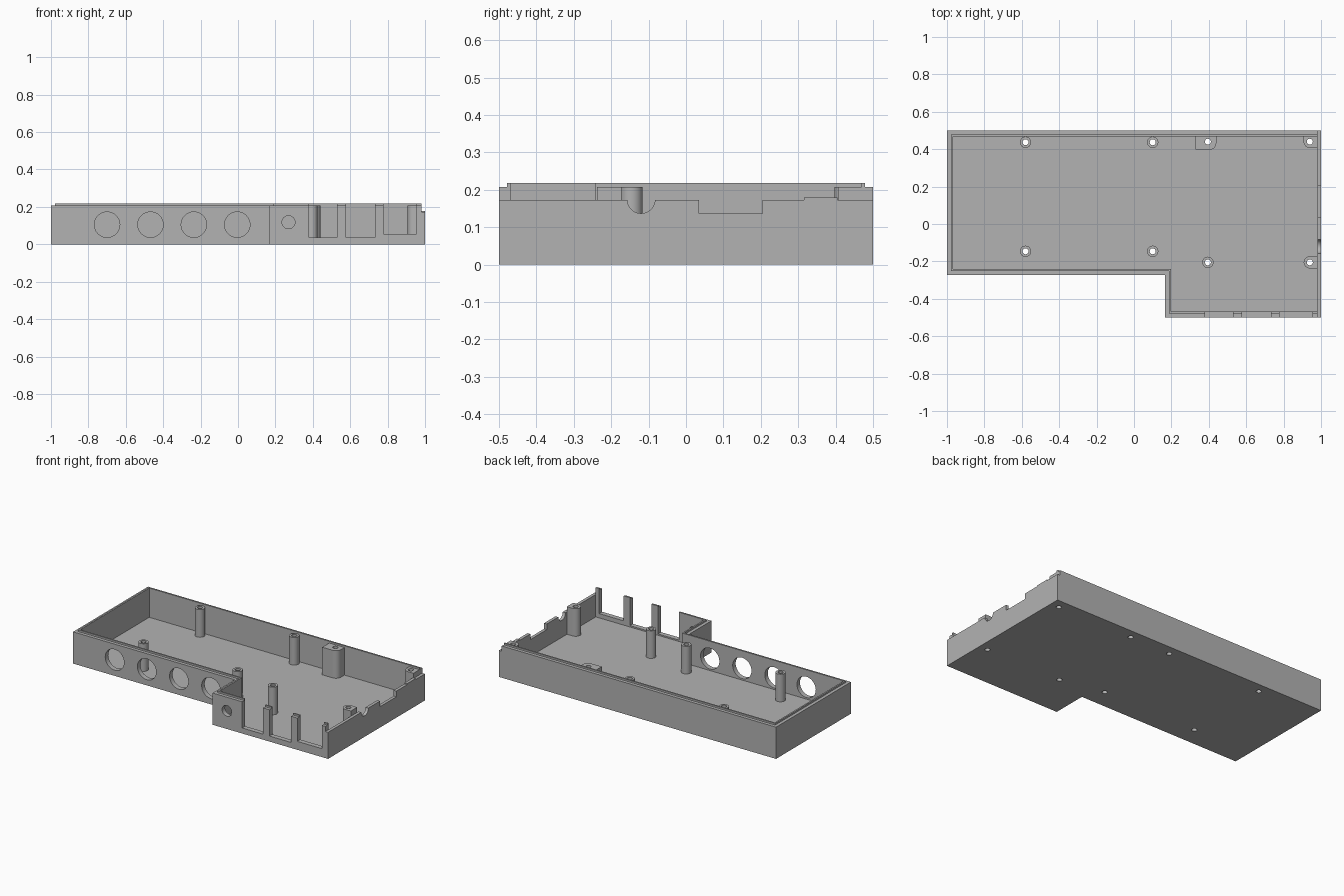
import bpy, bmesh, math

if "Cube" in bpy.data.objects:
    bpy.data.objects.remove(bpy.data.objects["Cube"])

grey = bpy.data.materials.new("plain grey")
grey.diffuse_color = (0.45, 0.45, 0.45, 1)
grey.use_nodes = True
grey.node_tree.nodes["Principled BSDF"].inputs["Base Color"].default_value = grey.diffuse_color


def prism(name, pts, lo, hi, axis="z"):
    """Extrude a 2D outline along an axis (z: points are xy, y: xz, x: yz)."""
    place = {"z": lambda a, b, t: (a, b, t),
             "y": lambda a, b, t: (a, t, b),
             "x": lambda a, b, t: (t, a, b)}[axis]
    bm = bmesh.new()
    bottom = [bm.verts.new(place(a, b, lo)) for a, b in pts]
    top = [bm.verts.new(place(a, b, hi)) for a, b in pts]
    bm.faces.new(bottom)
    bm.faces.new(top)
    n = len(pts)
    for i in range(n):
        j = (i + 1) % n
        bm.faces.new((bottom[i], bottom[j], top[j], top[i]))
    bmesh.ops.recalc_face_normals(bm, faces=bm.faces)
    me = bpy.data.meshes.new(name)
    bm.to_mesh(me)
    bm.free()
    me.materials.append(grey)
    ob = bpy.data.objects.new(name, me)
    bpy.context.collection.objects.link(ob)
    return ob


def rect(x0, x1, y0, y1):
    return [(x0, y0), (x1, y0), (x1, y1), (x0, y1)]


def circle(x, y, r, n=40):
    return [(x + r * math.cos(2 * math.pi * i / n), y + r * math.sin(2 * math.pi * i / n))
            for i in range(n)]


def outline(d, right):
    """L-shaped plan, inset by d, with its right edge at the given x."""
    return [(-1 + d, -0.272 + d), (0.167 + d, -0.272 + d), (0.167 + d, -0.5 + d),
            (right, -0.5 + d), (right, 0.5 - d), (-1 + d, 0.5 - d)]


def combine(body, tool, op):
    mod = body.modifiers.new(op, "BOOLEAN")
    mod.object, mod.operation, mod.solver = tool, op, "EXACT"
    bpy.context.view_layer.objects.active = body
    bpy.ops.object.modifier_apply(modifier=mod.name)
    bpy.data.objects.remove(tool)


# Tray shell with raised inner lip
case = prism("case_tray", outline(0, 1), 0, 0.207)
combine(case, prism("lip", outline(0.021, 0.99), 0.1, 0.218), "UNION")
combine(case, prism("cavity", outline(0.031, 0.98), 0.027, 0.5), "DIFFERENCE")

# Lowered right wall, its small raised step, notch and half-round cable slot
combine(case, prism("low_side", rect(0.98, 1.1, -0.6, 0.6), 0.173, 0.5), "DIFFERENCE")
combine(case, prism("side_step", rect(0.98, 1, 0.315, 0.405), 0.15, 0.179), "UNION")
combine(case, prism("side_notch", rect(0.035, 0.205, 0.136, 0.5), 0.96, 1.1, "x"), "DIFFERENCE")
combine(case, prism("cable_slot", circle(-0.12, 0.174, 0.037), 0.96, 1.1, "x"), "DIFFERENCE")

# Front openings: three open ports, four large holes, one small hole
for x0, x1, z in ((0.38, 0.53, 0.036), (0.577, 0.733, 0.036), (0.778, 0.955, 0.055)):
    combine(case, prism("port", rect(x0, x1, z, 0.5), -0.6, -0.45, "y"), "DIFFERENCE")
for x in (-0.7, -0.468, -0.236, -0.004):
    combine(case, prism("jack_hole", circle(x, 0.105, 0.068), -0.32, -0.22, "y"), "DIFFERENCE")
combine(case, prism("power_hole", circle(0.27, 0.118, 0.035), -0.6, -0.45, "y"), "DIFFERENCE")

# Screw posts: round ones, plus ones that merge into the walls
arc = [math.pi / 2 * i / 8 for i in range(9)]
r = 0.03
posts = [(x, y, circle(x, y, r)) for x, y in
         ((-0.58, 0.437), (0.1, 0.437), (-0.58, -0.146), (0.1, -0.146), (0.395, -0.205))]
posts.append((0.395, 0.44, [(0.33, 0.475), (0.33, 0.397)] +
              [(0.405 + 0.035 * math.sin(a), 0.432 - 0.035 * math.cos(a)) for a in arc] +
              [(0.44, 0.475)]))
posts.append((0.94, 0.44, [(0.981, 0.475), (0.907, 0.475)] +
              [(0.94 - 0.033 * math.cos(a), 0.44 - 0.033 * math.sin(a)) for a in arc] +
              [(0.981, 0.407)]))
posts.append((0.94, -0.205, [(0.981, -0.205 + 0.033)] +
              [(0.94 - 0.033 * math.sin(2 * a), -0.205 + 0.033 * math.cos(2 * a)) for a in arc] +
              [(0.981, -0.205 - 0.033)]))
for x, y, pts in posts:
    combine(case, prism("post", pts, 0.015, 0.207), "UNION")
for x, y, pts in posts:
    combine(case, prism("screw_hole", circle(x, y, 0.016, 24), -0.1, 0.5), "DIFFERENCE")

# Smooth round parts, keep hard edges
bpy.ops.object.select_all(action="DESELECT")
case.select_set(True)
bpy.context.view_layer.objects.active = case
bpy.ops.object.shade_smooth_by_angle(angle=math.radians(30))
